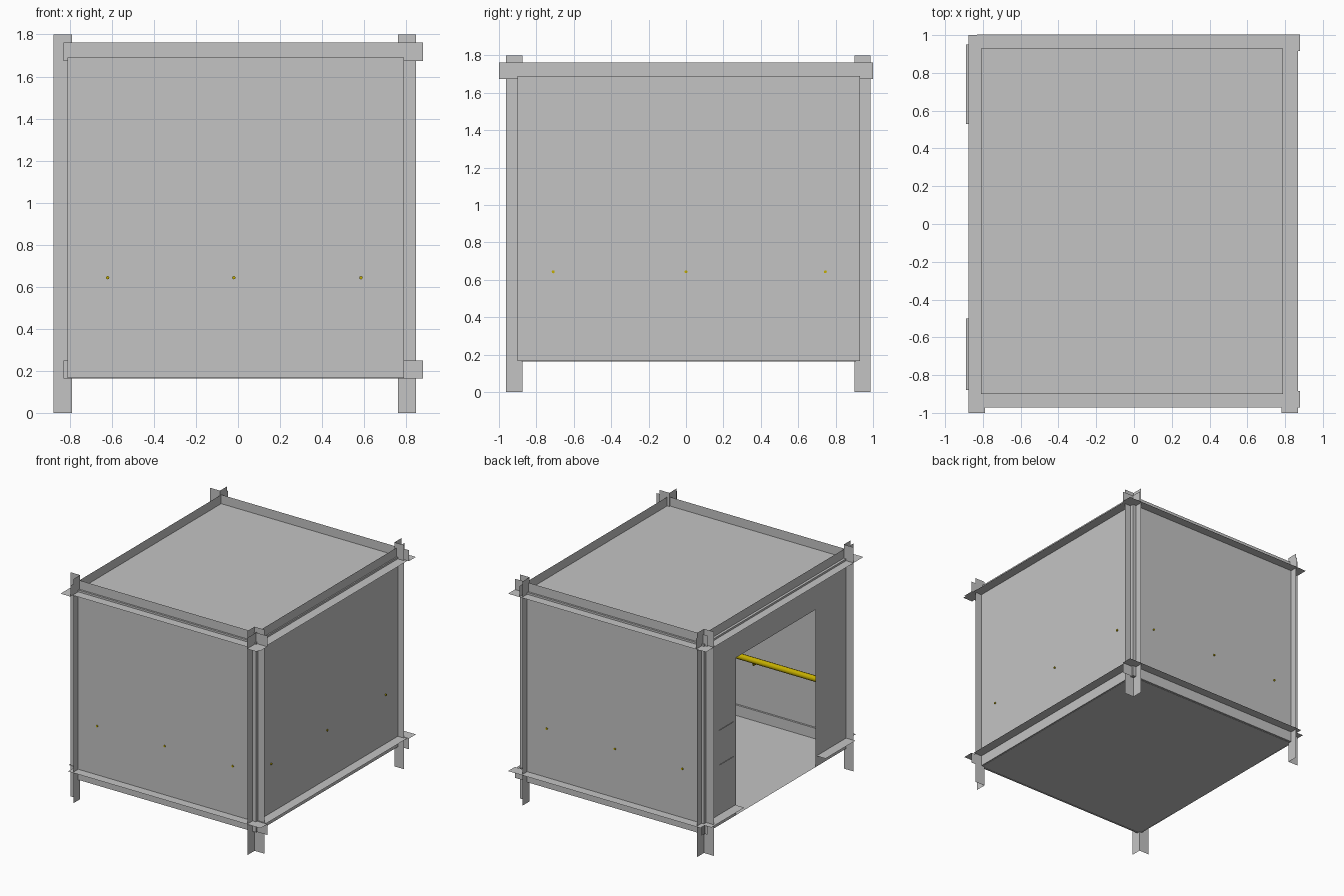
import bpy, bmesh
from mathutils import Vector

cube = bpy.data.objects.get("Cube")
if cube:
    bpy.data.objects.remove(cube, do_unlink=True)


def material(name, colour):
    m = bpy.data.materials.new(name)
    m.use_nodes = True
    m.diffuse_color = (*colour, 1)
    m.node_tree.nodes["Principled BSDF"].inputs["Base Color"].default_value = (*colour, 1)
    return m


GREY = material("sheet_grey", (0.55, 0.55, 0.55))
YELLOW = material("rail_yellow", (0.55, 0.42, 0.0))


def finish(name, bm, mat):
    mesh = bpy.data.meshes.new(name)
    bm.to_mesh(mesh)
    bm.free()
    mesh.materials.append(mat)
    obj = bpy.data.objects.new(name, mesh)
    bpy.context.collection.objects.link(obj)
    return obj


def polygon(name, points):
    bm = bmesh.new()
    bm.faces.new([bm.verts.new(p) for p in points])
    return finish(name, bm, GREY)


def angle(name, start, end, leg_a, leg_b):
    """Folded sheet with two legs, swept from start to end along its fold."""
    s, e = Vector(start), Vector(end)
    bm = bmesh.new()
    rows = [[bm.verts.new(p + Vector(o)) for o in (leg_a, (0, 0, 0), leg_b)] for p in (s, e)]
    for i in range(2):
        bm.faces.new((rows[0][i], rows[0][i + 1], rows[1][i + 1], rows[1][i]))
    return finish(name, bm, GREY)


def rod(name, points, radius):
    curve = bpy.data.curves.new(name, "CURVE")
    curve.dimensions = "3D"
    curve.bevel_depth = radius
    curve.bevel_resolution = 2
    curve.use_fill_caps = True
    spline = curve.splines.new("POLY")
    spline.points.add(len(points) - 1)
    for p, co in zip(spline.points, points):
        p.co = (*co, 1)
    curve.materials.append(YELLOW)
    obj = bpy.data.objects.new(name, curve)
    bpy.context.collection.objects.link(obj)


# Cabin extents
X0, X1, Y0, Y1, Z0, Z1 = -0.81, 0.79, -0.90, 0.93, 0.165, 1.69
W = 0.087
TOP, LOW = 1.675, 0.25
DOOR0, DOOR1, HEAD = -0.49, 0.52, 1.43

# Floor, roof and plain walls
for name, z in (("floor", Z0), ("roof", Z1)):
    polygon(name, [(X0, Y0, z), (X1, Y0, z), (X1, Y1, z), (X0, Y1, z)])
for name, y in (("front_wall", Y0), ("back_wall", Y1)):
    polygon(name, [(X0, y, Z0), (X1, y, Z0), (X1, y, Z1), (X0, y, Z1)])
polygon("left_wall", [(X1, Y0, Z0), (X1, Y1, Z0), (X1, Y1, Z1), (X1, Y0, Z1)])

# Wall with the doorway
polygon("door_wall", [(X0, y, z) for y, z in (
    (Y0, Z0), (DOOR0, Z0), (DOOR0, HEAD), (DOOR1, HEAD),
    (DOOR1, Z0), (Y1, Z0), (Y1, Z1), (Y0, Z1))])

# Corner posts, folded inward with the legs pointing out
for xn, x, sx in (("right", -0.79, -1), ("left", 0.76, 1)):
    for yn, y, sy in (("front", -0.875, -1), ("back", 0.90, 1)):
        angle(f"{yn}_{xn}_post", (x, y, 0), (x, y, 1.8), (sx * W, 0, 0), (0, sy * W, 0))

# Front and back rails, top and bottom
for yn, y, sy in (("front", -0.885, -1), ("back", 0.915, 1)):
    for zn, z, sz in (("top", TOP, 1), ("bottom", LOW, -1)):
        angle(f"{yn}_{zn}_rail", (-0.83, y, z), (0.88, y, z),
              (0, sy * W, 0), (0, 0, sz * W))

# Side rails; the bottom one on the door side is split by the doorway
for name, x, sx, y0, y1, z, sz in (
        ("left_top_rail", 0.78, 1, -1, 1, TOP, 1),
        ("right_top_rail", -0.79, -1, -1, 1, TOP, 1),
        ("left_bottom_rail", 0.78, 1, -0.88, 0.91, LOW, -1),
        ("door_front_sill", -0.803, -1, -0.88, -0.5, LOW, -1),
        ("door_back_sill", -0.803, -1, 0.53, 0.95, LOW, -1)):
    angle(name, (x, y0, z), (x, y1, z), (sx * W, 0, 0), (0, 0, sz * W))

# Thin fixing tabs beside the doorway
for i, z in enumerate((0.65, 0.93)):
    polygon(f"fixing_tab_{i}", [(X0 - 0.005, 0.56, z), (X0 + 0.02, 0.56, z),
                                (X0 + 0.02, 0.74, z), (X0 - 0.005, 0.74, z)])

# Handrails inside three walls, each on three bent pins through the wall
ALONG_X, ALONG_Y = (-0.62, -0.02, 0.585), (-0.71, 0.0, 0.745)
PIN_Z, RAIL_Z, GAP, OUT = 0.643, 0.68, 0.07, 0.008
for name, stops, wall, inward, along_x in (
        ("front", ALONG_X, Y0, 1, True),
        ("back", ALONG_X, Y1, -1, True),
        ("left", ALONG_Y, X1, -1, False)):
    def place(t, depth, z):
        d = wall + inward * depth
        return (t, d, z) if along_x else (d, t, z)
    rod(f"{name}_handrail", [place(stops[0] - 0.07, GAP, RAIL_Z),
                             place(stops[2] + 0.07, GAP, RAIL_Z)], 0.024)
    for i, t in enumerate(stops):
        rod(f"{name}_handrail_pin_{i}", [place(t, -OUT, PIN_Z), place(t, GAP, PIN_Z),
                                         place(t, GAP, RAIL_Z)], 0.008)
